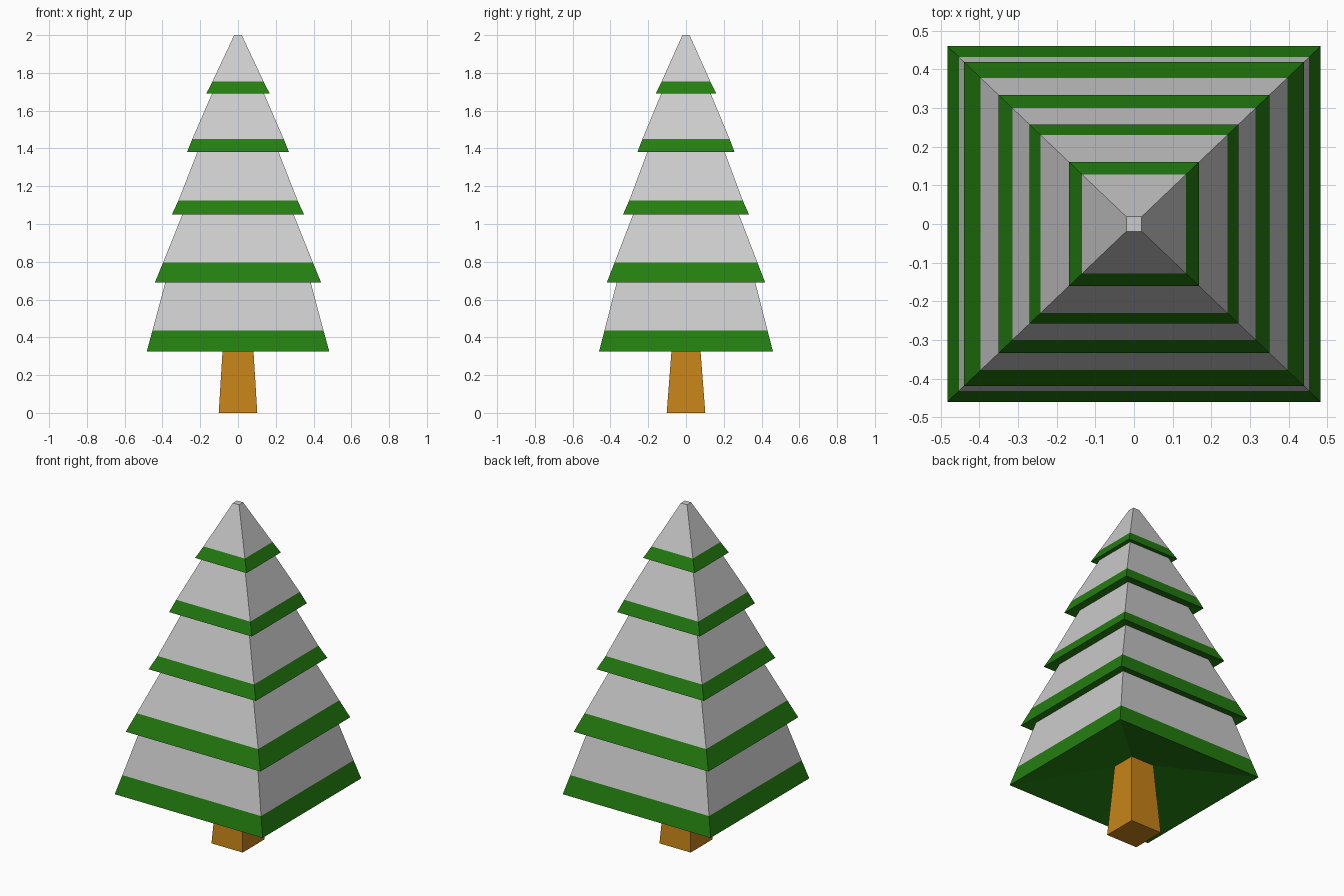
import bpy

if "Cube" in bpy.data.objects:
    bpy.data.objects.remove(bpy.data.objects["Cube"])


def material(name, rgb):
    m = bpy.data.materials.new(name)
    m.diffuse_color = (*rgb, 1)
    m.use_nodes = True
    m.node_tree.nodes["Principled BSDF"].inputs["Base Color"].default_value = m.diffuse_color
    return m


def loft(name, rings, mat=None, cap_bottom=False, cap_top=False):
    """Flat-faced rectangular loft; each ring is (half x, half y, z)."""
    verts, faces = [], []
    for hx, hy, z in rings:
        verts += [(-hx, -hy, z), (hx, -hy, z), (hx, hy, z), (-hx, hy, z)]
    for r in range(len(rings) - 1):
        a, b = 4 * r, 4 * r + 4
        for i in range(4):
            j = (i + 1) % 4
            faces.append((a + i, a + j, b + j, b + i))
    n = len(verts)
    if cap_bottom:
        faces.append((3, 2, 1, 0))
    if cap_top:
        faces.append((n - 4, n - 3, n - 2, n - 1))
    mesh = bpy.data.meshes.new(name)
    mesh.from_pydata(verts, [], faces)
    mesh.update()
    if mat:
        mesh.materials.append(mat)
    ob = bpy.data.objects.new(name, mesh)
    bpy.context.collection.objects.link(ob)
    return ob


green = material("needles", (0.017, 0.21, 0.005))
brown = material("bark", (0.57, 0.23, 0.009))
DEPTH = 0.953  # tree is slightly narrower front to back

# Trunk, running up into the hollow of the lowest tier
loft("trunk", [(0.102, 0.102, 0), (0.082, 0.077, 0.325), (0.076, 0.070, 0.43)],
     brown, cap_bottom=True)

# Tiers: underside inner ring, skirt bottom, skirt top, snow top (half x, z)
tiers = [
    ((0.070, 0.420), (0.483, 0.325), (0.453, 0.435), (0.381, 0.705)),
    ((0.381, 0.705), (0.440, 0.690), (0.397, 0.795), (0.289, 1.063)),
    ((0.289, 1.063), (0.350, 1.050), (0.315, 1.125), (0.211, 1.391)),
    ((0.211, 1.391), (0.270, 1.380), (0.242, 1.450), (0.134, 1.698)),
    ((0.134, 1.698), (0.168, 1.690), (0.135, 1.755), (0.020, 2.000)),
]
for k, tier in enumerate(tiers, 1):
    inner, low, high, top = [(h, h * DEPTH, z) for h, z in tier]
    # Green overhanging skirt with its underside
    loft(f"branch_skirt_{k}", [inner, low, high], green)
    # Snow slope above the skirt
    loft(f"snow_{k}", [high, top], cap_top=(k == len(tiers)))
